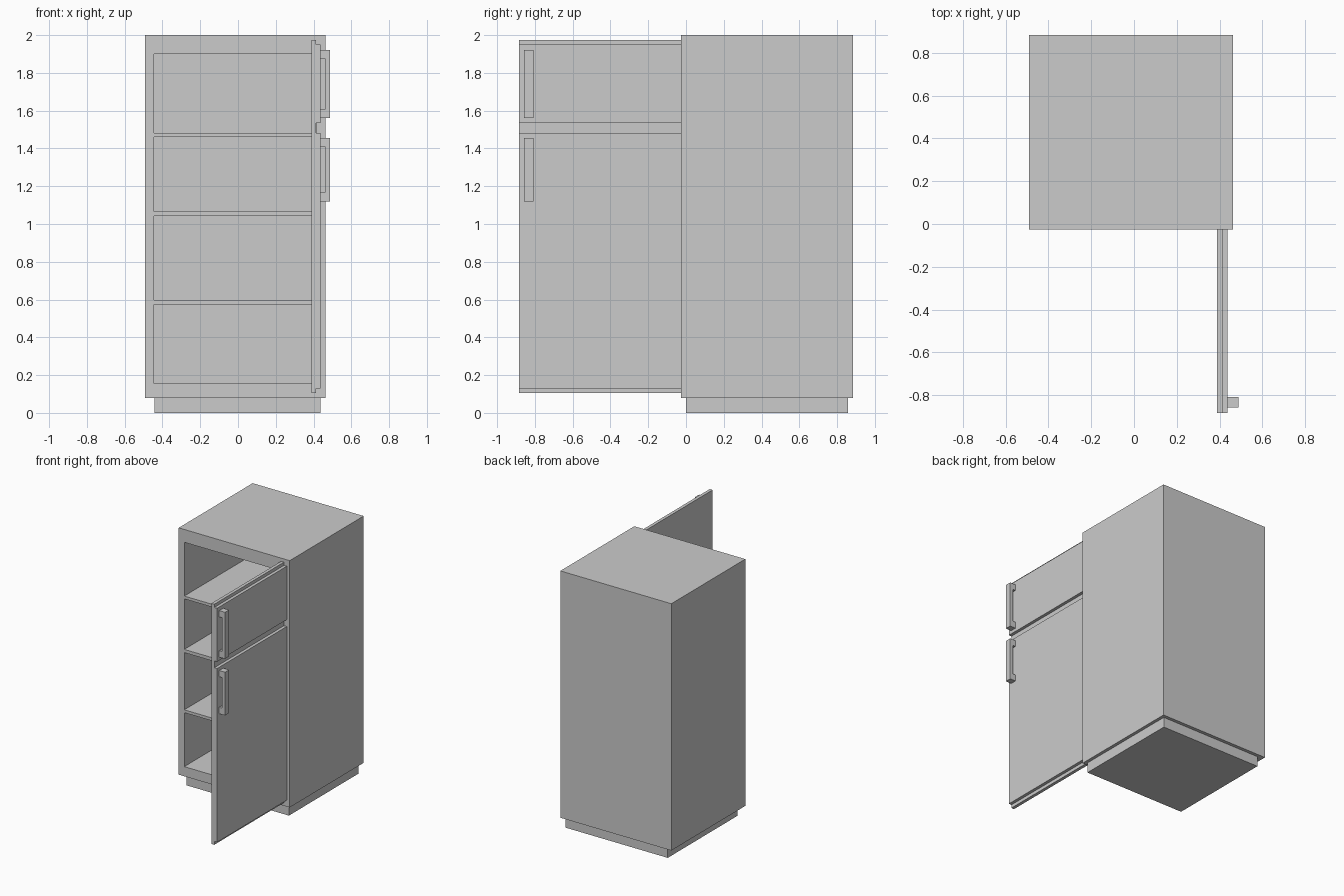
import bpy

if "Cube" in bpy.data.objects:
    bpy.data.objects.remove(bpy.data.objects["Cube"])


def make(name, verts, faces):
    me = bpy.data.meshes.new(name)
    me.from_pydata(verts, [], faces)
    ob = bpy.data.objects.new(name, me)
    bpy.context.collection.objects.link(ob)
    return ob


def extrude_y(name, profile, y0, y1):
    """Extrude an (x, z) outline, listed counter-clockwise from the front, along y."""
    n = len(profile)
    verts = [(x, y, z) for y in (y0, y1) for x, z in profile]
    faces = [tuple(range(n)), tuple(reversed(range(n, 2 * n)))]
    faces += [(i, i + n, (i + 1) % n + n, (i + 1) % n) for i in range(n)]
    return make(name, verts, faces)


def box(name, x0, x1, y0, y1, z0, z1):
    return extrude_y(name, [(x0, z0), (x1, z0), (x1, z1), (x0, z1)], y0, y1)


# Cabinet shell, hollowed from the front
cabinet = box("cabinet", -0.492, 0.463, -0.026, 0.883, 0.08, 2.0)
cavity = box("cavity_cutter", -0.444, 0.415, -0.2, 0.835, 0.155, 1.90)
cavity.hide_render = True
cavity.display_type = 'WIRE'
cut = cabinet.modifiers.new("hollow", 'BOOLEAN')
cut.operation = 'DIFFERENCE'
cut.solver = 'EXACT'
cut.object = cavity

# Recessed plinth
box("plinth", -0.443, 0.438, 0.0, 0.857, 0.0, 0.08)

# Interior shelves, flush with the front
for i, (z0, z1) in enumerate([(0.575, 0.597), (1.042, 1.067), (1.46, 1.482)]):
    box(f"shelf_{i + 1}", -0.444, 0.415, -0.026, 0.835, z0, z1)

# Open door: thin backing plate with two raised panels on the outside
back, mid, front = 0.389, 0.414, 0.438
extrude_y("door", [
    (back, 0.104), (mid, 0.104), (mid, 0.13), (front, 0.13),
    (front, 1.481), (mid, 1.481), (mid, 1.534), (front, 1.534),
    (front, 1.95), (mid, 1.95), (mid, 1.975), (back, 1.975)],
    -0.883, -0.026)

# U-shaped pull handles
for name, z0, z1 in [("freezer_handle", 1.56, 1.922), ("fridge_handle", 1.12, 1.456)]:
    extrude_y(name, [
        (front, z0), (0.488, z0), (0.488, z1), (front, z1),
        (front, z1 - 0.048), (0.464, z1 - 0.048),
        (0.464, z0 + 0.05), (front, z0 + 0.05)],
        -0.857, -0.808)
